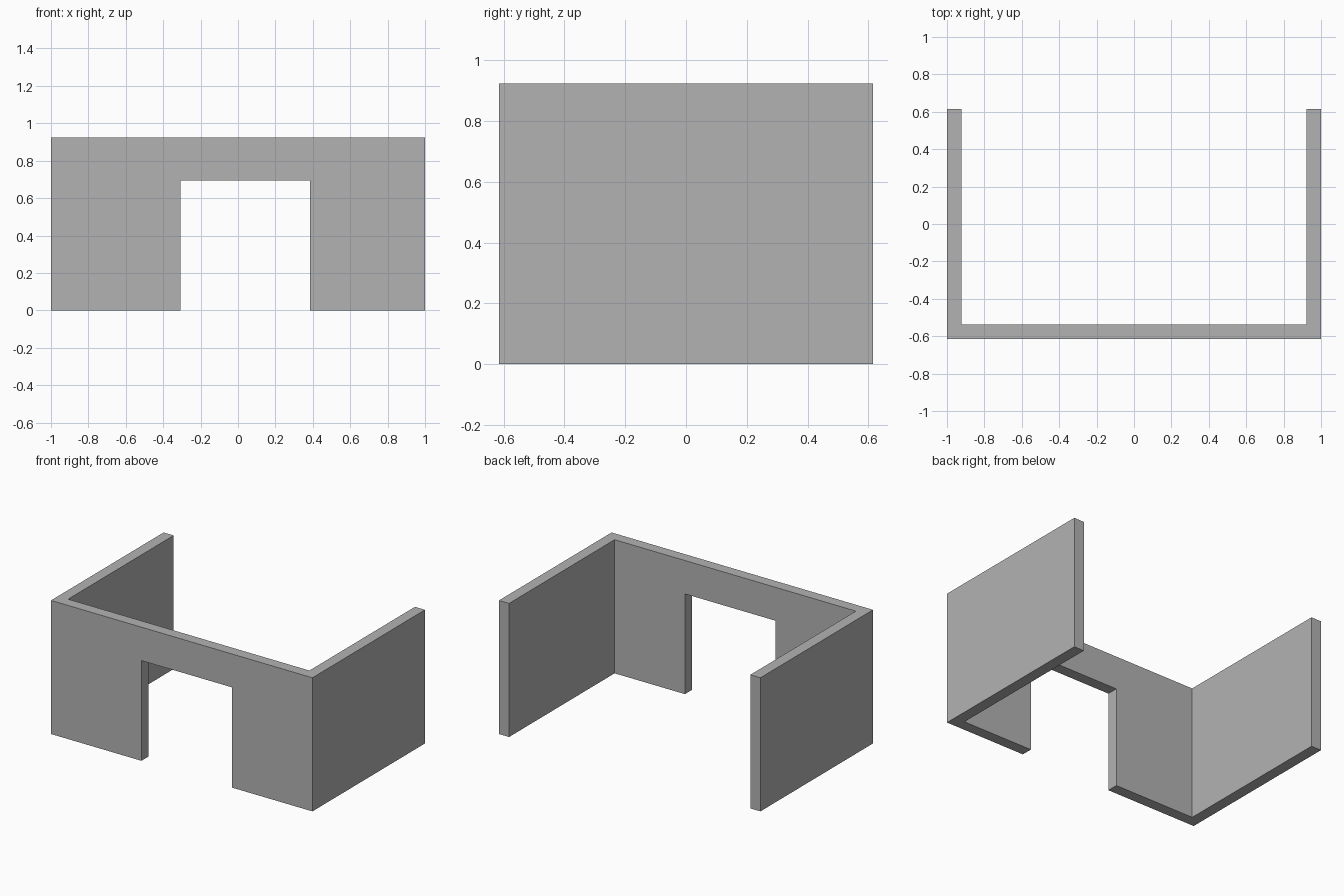
import bpy
import bmesh

if "Cube" in bpy.data.objects:
    bpy.data.objects.remove(bpy.data.objects["Cube"], do_unlink=True)

# Overall sizes
HALF_W, HALF_D, HEIGHT, WALL = 1.0, 0.615, 0.924, 0.077
DOOR_LEFT, DOOR_RIGHT, DOOR_TOP = 0.385, -0.308, 0.693

grey = bpy.data.materials.new("plain grey")
grey.use_nodes = True
colour = (0.45, 0.45, 0.45, 1.0)
grey.diffuse_color = colour
grey.node_tree.nodes["Principled BSDF"].inputs["Base Color"].default_value = colour


def extrude_plan(name, plan, bottom, top):
    """Extrude a floor-plan outline upwards into a closed solid."""
    bm = bmesh.new()
    base = bm.faces.new([bm.verts.new((x, y, bottom)) for x, y in plan])
    grown = bmesh.ops.extrude_face_region(bm, geom=[base], use_keep_orig=True)
    verts = [g for g in grown["geom"] if isinstance(g, bmesh.types.BMVert)]
    bmesh.ops.translate(bm, verts=verts, vec=(0, 0, top - bottom))
    bmesh.ops.recalc_face_normals(bm, faces=bm.faces)
    mesh = bpy.data.meshes.new(name)
    bm.to_mesh(mesh)
    bm.free()
    mesh.materials.append(grey)
    obj = bpy.data.objects.new(name, mesh)
    bpy.context.collection.objects.link(obj)
    return obj


# Three joined walls, open at the back: right half of the plan, then mirrored
inner_x, inner_y = HALF_W - WALL, WALL - HALF_D
half = [(-inner_x, inner_y), (-inner_x, HALF_D), (-HALF_W, HALF_D), (-HALF_W, -HALF_D)]
plan = half + [(-x, y) for x, y in reversed(half)]
walls = extrude_plan("walls", plan, 0, HEIGHT)

# Doorway through the front wall, slightly off centre
near, far = -HALF_D - WALL, inner_y + WALL
opening = [(DOOR_RIGHT, near), (DOOR_LEFT, near), (DOOR_LEFT, far), (DOOR_RIGHT, far)]
cutter = extrude_plan("doorway_cutter", opening, -WALL, DOOR_TOP)

cut = walls.modifiers.new("doorway", "BOOLEAN")
cut.operation = "DIFFERENCE"
cut.solver = "EXACT"
cut.object = cutter

# Apply the cut and remove the helper
bpy.context.view_layer.objects.active = walls
walls.select_set(True)
bpy.ops.object.modifier_apply(modifier=cut.name)
bpy.data.objects.remove(cutter, do_unlink=True)
